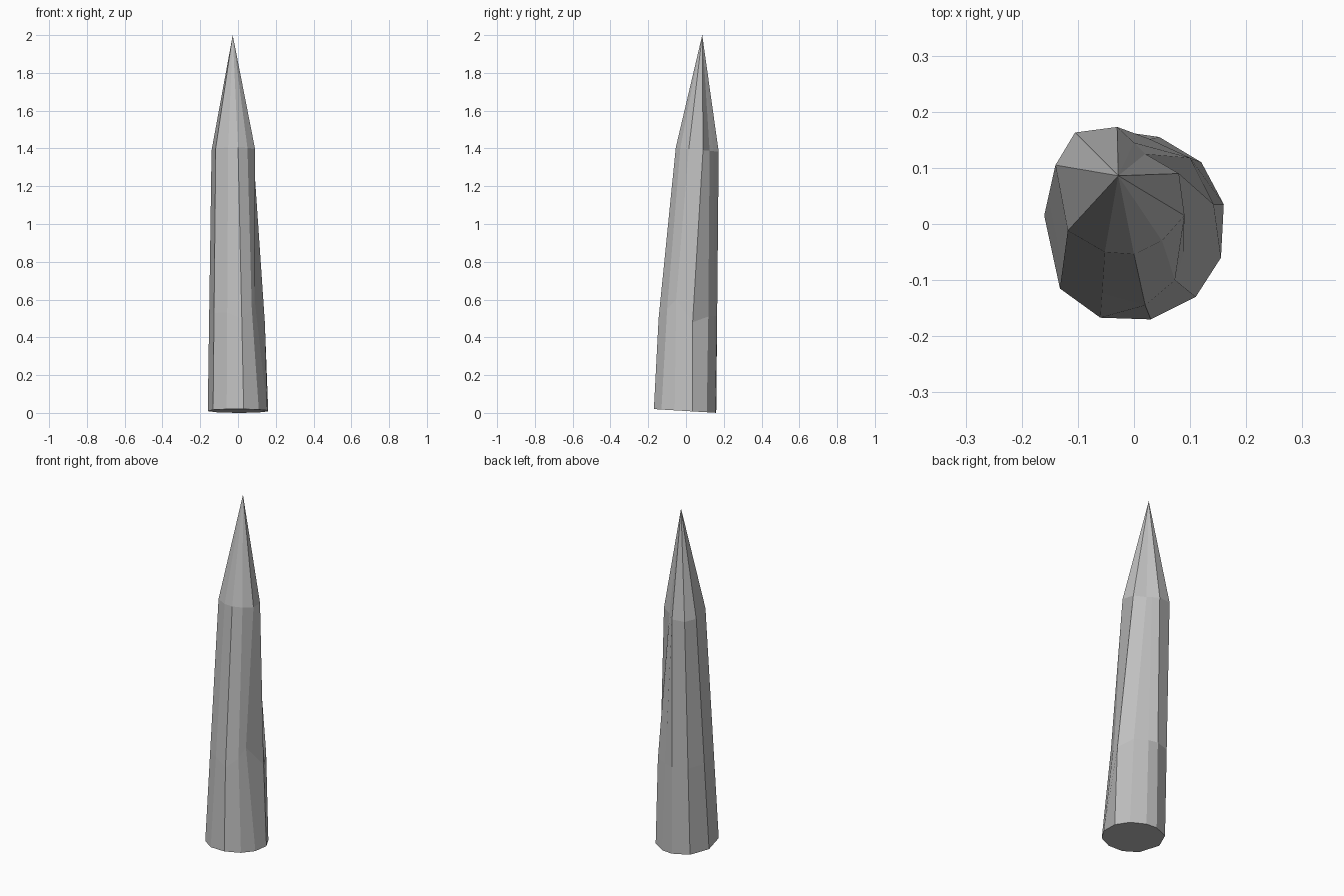
import bpy
import bmesh
from mathutils import Vector

default_cube = bpy.data.objects.get("Cube")
if default_cube:
    bpy.data.objects.remove(default_cube, do_unlink=True)

# Stone colour
stone = bpy.data.materials.new("pale_grey_stone")
stone.use_nodes = True
grey = (0.52, 0.52, 0.52, 1.0)
stone.diffuse_color = grey
stone.node_tree.nodes["Principled BSDF"].inputs["Base Color"].default_value = grey


def outline_ring(outline, height, tilt):
    """Turn a plan outline into a ring whose height changes with depth."""
    return [Vector((x, y, height - tilt * y)) for x, y in outline]


# Irregular outlines of the foot and of the shoulder below the point
foot_outline = [
    (-.16, .015), (-.132, -.115), (-.06, -.167), (.03, -.17),
    (.11, -.13), (.155, -.06), (.16, .035), (.12, .11),
    (.045, .155), (-.02, .16), (-.11, .12),
]
shoulder_outline = [
    (-.14, .105), (-.118, -.012), (-.052, -.05), (0, -.054),
    (.05, -.03), (.09, .015), (.08, .09), (.02, .125),
    (0, .145), (-.03, .173), (-.105, .163),
]
foot = outline_ring(foot_outline, .01, .06)
shoulder = outline_ring(shoulder_outline, 1.4, .1)

# The waist follows the taper, with a few chipped corners
waist = [low.lerp(high, .37) for low, high in zip(foot, shoulder)]
chips = {
    3: (.02, -.145, .5),
    4: (.073, -.1, .55),
    5: (.088, -.052, .6),
    6: (.142, .035, .48),
    7: (.1, .118, .51),
}
for corner, place in chips.items():
    waist[corner] = Vector(place)

# Skin the rings into a faceted shaft with a sharp tip
bm = bmesh.new()
rings = [[bm.verts.new(point) for point in ring] for ring in (foot, waist, shoulder)]
tip = bm.verts.new((-.028, .086, 2))
sides = len(foot)

for lower, upper in zip(rings, rings[1:]):
    for i in range(sides):
        j = (i + 1) % sides
        bm.faces.new((lower[i], lower[j], upper[j], upper[i]))
for i in range(sides):
    bm.faces.new((rings[-1][i], rings[-1][(i + 1) % sides], tip))
bm.faces.new(list(reversed(rings[0])))

bmesh.ops.recalc_face_normals(bm, faces=bm.faces[:])
mesh = bpy.data.meshes.new("stone_spike")
bm.to_mesh(mesh)
bm.free()
mesh.materials.append(stone)

spike = bpy.data.objects.new("stone_spike", mesh)
bpy.context.collection.objects.link(spike)
